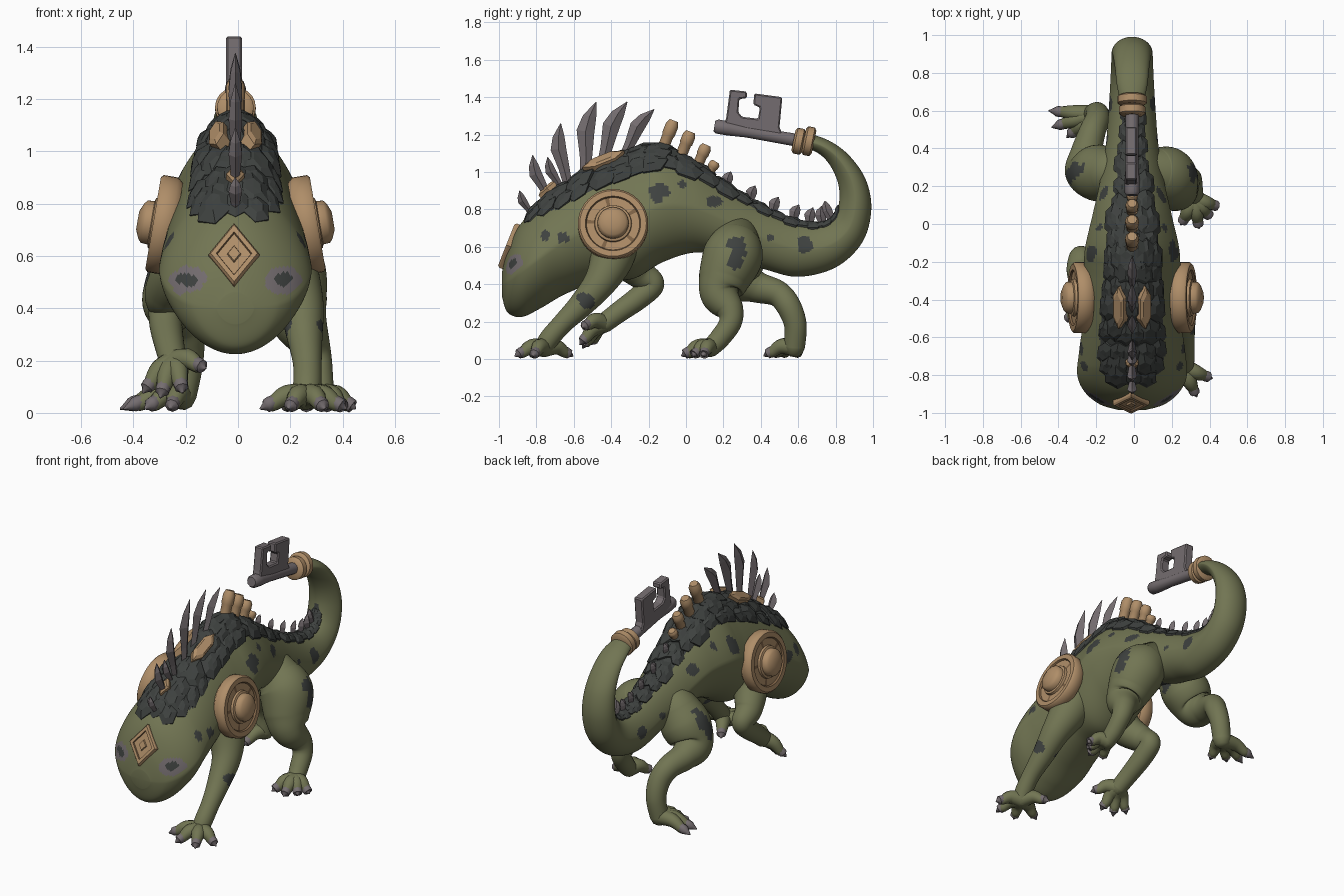
import bpy, bmesh, math, random
from mathutils import Vector, noise

if "Cube" in bpy.data.objects:
    bpy.data.objects.remove(bpy.data.objects["Cube"])

random.seed(4)
CX = -0.01                      # centre line of the body
GREEN, DARK, GREY, TAN, BROWN = range(5)
MATS = []
for name, col in (("moss_green", (0.167, 0.178, 0.086)), ("charcoal", (0.048, 0.053, 0.050)),
                  ("stone_grey", (0.175, 0.152, 0.160)), ("bronze_tan", (0.43, 0.27, 0.14)),
                  ("dark_bronze", (0.22, 0.13, 0.065))):
    m = bpy.data.materials.new(name)
    m.diffuse_color = (*col, 1)
    m.use_nodes = True
    m.node_tree.nodes["Principled BSDF"].inputs["Base Color"].default_value = m.diffuse_color
    MATS.append(m)


def finish(name, bm, smooth=False):
    bmesh.ops.recalc_face_normals(bm, faces=bm.faces)
    me = bpy.data.meshes.new(name)
    bm.to_mesh(me)
    bm.free()
    for m in MATS:
        me.materials.append(m)
    ob = bpy.data.objects.new(name, me)
    bpy.context.collection.objects.link(ob)
    if smooth:
        bpy.context.view_layer.objects.active = ob
        ob.select_set(True)
        bpy.ops.object.shade_smooth_by_angle(angle=math.radians(45))
        ob.select_set(False)
    return ob


def loft(bm, rings, mat):
    """Skin closed rings and close both ends; mat is an index or a rule(centre, i, j)."""
    vs = [[bm.verts.new(p) for p in r] for r in rings]
    n = len(rings[0])
    faces = []
    for i in range(len(vs) - 1):
        for j in range(n):
            k = (j + 1) % n
            faces.append((bm.faces.new((vs[i][j], vs[i][k], vs[i + 1][k], vs[i + 1][j])), i, j))
    for i in (0, len(vs) - 1):
        pole = bm.verts.new(sum(rings[i], Vector()) / n)
        for j in range(n):
            faces.append((bm.faces.new((vs[i][j], vs[i][(j + 1) % n], pole)), i, j))
    for f, i, j in faces:
        f.material_index = mat(f.calc_center_median(), i, j) if callable(mat) else mat


def lathe(bm, c, axis, prof, segs, mat, su=1, sv=1, u=None):
    """Turn a (radius, height) profile about an axis, optionally stretched along u and v."""
    c, a = Vector(c), Vector(axis).normalized()
    u = Vector(u) if u else a.cross(Vector((0, 0, 1)))
    u = (u - a * u.dot(a)).normalized()
    v = u.cross(a)
    ang = [2 * math.pi * j / segs for j in range(segs)]
    loft(bm, [[c + a * h + u * (r * su * math.cos(t)) + v * (r * sv * math.sin(t)) for t in ang]
              for r, h in prof], mat)


def spline(P, u):
    i = max(0, min(int(u), len(P) - 2))
    f = u - i
    a, b, c, d = P[max(i - 1, 0)], P[i], P[i + 1], P[min(i + 2, len(P) - 1)]
    return [0.5 * (2 * q + (r - p) * f + (2 * p - 5 * q + 4 * r - s) * f * f
                   + (3 * q - p - 3 * r + s) * f ** 3) for p, q, r, s in zip(a, b, c, d)]


# dark skin patches: y, z, radius
SPOTS = [(-.15, .89, .05), (.285, .60, .055), (.255, .53, .045), (-.53, .31, .045), (.63, .61, .04),
         (.16, .84, .035), (-.66, .65, .032), (-.75, .66, .028), (.45, .65, .025), (-.02, .93, .02)]


def skin(c):
    k = 1 + 0.6 * noise.noise(c * 22)
    return DARK if any(math.hypot(c.y - y, c.z - z) < r * k for y, z, r in SPOTS) else GREEN


# ---- body: top y,z / bottom y,z / half width, from snout to tail end
RINGS = [(-.985, .46, -.985, .34, .07), (-.955, .58, -.955, .25, .17), (-.90, .70, -.88, .225, .25),
         (-.82, .79, -.78, .27, .29), (-.70, .89, -.64, .35, .28), (-.50, 1.02, -.45, .42, .255),
         (-.30, 1.10, -.28, .43, .255), (-.15, 1.12, -.12, .52, .25), (.03, 1.05, .06, .57, .21),
         (.20, .94, .25, .53, .17), (.40, .82, .42, .48, .14), (.58, .74, .60, .44, .125),
         (.71, .72, .80, .49, .115), (.79, .76, .94, .62, .11), (.82, .85, .99, .79, .108),
         (.81, .95, .965, .95, .10), (.76, 1.05, .88, 1.08, .09), (.69, 1.11, .77, 1.165, .08),
         (.60, 1.13, .63, 1.215, .055)]


def surf(u, a):
    ty, tz, by, bz, w = spline(RINGS, u)
    s = math.sin(a)
    jaw = .14 * max(0, min(1, (4.5 - u) / 2))           # narrower underside on the head
    ridge = .2 + .2 * max(0, 1 - abs(u - 6.5) / 3)      # sharper spine over the shoulders
    return Vector((CX + w * math.cos(a) * (1 - ridge * max(0, s) - jaw * max(0, -s)),
                   (ty + by) / 2 + (ty - by) / 2 * s, (tz + bz) / 2 + (tz - bz) / 2 * s))


def span(u):                    # half angle of the dark back band
    pts = [(2.7, 22), (3.3, 34), (4, 48), (5, 52), (7, 47), (9, 38), (11, 30), (13, 20), (14, 8)]
    for (a, p), (b, q) in zip(pts, pts[1:]):
        if a <= u <= b:
            return math.radians(p + (q - p) * (u - a) / (b - a))
    return 0


NU, NA = 270, 120


def body_rule(c, i, j):
    u, a = (i + .5) / NU * 18, (j + .5) / NA * 2 * math.pi
    if c.y < -.8:
        e = math.hypot((abs(c.x - CX) - .185) / .07, (c.z - .508) / .052) * (1 + .3 * noise.noise(c * 30))
        if e < 1:
            return DARK if e < .5 else GREY
    return DARK if abs(a - math.pi / 2) < span(u) else skin(c)


bm = bmesh.new()
loft(bm, [[surf(18 * i / NU, 2 * math.pi * j / NA) for j in range(NA)] for i in range(NU + 1)], body_rule)
finish("body", bm, True)

# ---- overlapping rough back scales
bm = bmesh.new()
u, row = 3.05, 0
while u < 13.6:
    size = .115 if u < 8 else max(.045, .115 - .014 * (u - 8))
    n = max(1, round(span(u) * 2 * spline(RINGS, u)[4] / (size * .8)))
    n += row % 2
    for k in range(n):
        a = math.pi / 2 + span(u) * (2 * (k + .5) / n - 1)
        p = surf(u + random.uniform(-.08, .08), a)
        t = (surf(u + .05, a) - surf(u, a)).normalized()
        s = (surf(u, a + .05) - surf(u, a)).normalized()
        nrm = s.cross(t) if s.cross(t).dot(p - surf(u, -math.pi / 2)) > 0 else t.cross(s)
        z = size * random.uniform(.8, 1.2)
        rim = [p + t * z * x + s * z * y + nrm * z * h for x, y, h in
               ((-.7, 0, .0), (-.3, .55, .02), (.45, .5, .06), (.8, 0, .16), (.45, -.5, .06), (-.3, -.55, .02))]
        loft(bm, [[q - nrm * .02 for q in rim], rim,
                  [p + nrm * z * random.uniform(.17, .22) + (q - p) * .45 for q in rim]], DARK)
    u += size * (4.6 if u < 8 else 5.4)
    row += 1
finish("back_scales", bm)


# ---- limbs: tubes through x, y, z, radius
def tube(bm, pts, rule, segs=48, step=14):
    n = (len(pts) - 1) * step
    S = [spline(pts, i / step) for i in range(n + 1)]
    C = [Vector(s[:3]) for s in S]
    rings, side = [], Vector((1, 0.1, 0.05))
    T = [(C[min(i + 1, n)] - C[max(i - 1, 0)]).normalized() for i in range(n + 1)]
    path = [(C[i], T[i], S[i][3]) for i in range(n + 1)]
    path = ([(C[0] - T[0] * S[0][3] * k, T[0], S[0][3] * r) for k, r in ((.9, .4), (.6, .8))] + path
            + [(C[n] + T[n] * S[n][3] * k, T[n], S[n][3] * r) for k, r in ((.6, .8), (.9, .4))])
    for c, t, r in path:
        side = (side - t * side.dot(t)).normalized()
        o = t.cross(side)
        rings.append([c + (side * math.cos(x) + o * math.sin(x)) * r
                      for x in (2 * math.pi * j / segs for j in range(segs))])
    loft(bm, rings, rule)


def leg(name, pts, tips):
    bm = bmesh.new()
    tube(bm, pts, lambda c, i, j: skin(c))
    palm = Vector(pts[-1][:3])
    claws = bmesh.new()
    for tip in tips:
        tip = Vector(tip)
        d = tip - palm
        end, mid = palm + d * .70 + Vector((0, 0, .006)), palm + d * .42 + Vector((0, 0, .024))
        tube(bm, [(*palm, .05), (*mid, .041), (*end, .029)], GREEN, 12, 4)
        lathe(claws, end + Vector((0, 0, .006)), tip - end - Vector((0, 0, .008)),
              [(.027, -.005), (.029, .012), (.027, .03), (.017, d.length * .19), (.003, d.length * .30)], 8, GREY)
    finish(name, bm, True)
    finish(name + "_claws", claws, True)


leg("right_front_leg",
    [(.14, -.37, .66, .13), (.195, -.40, .53, .115), (.24, -.46, .41, .088), (.255, -.56, .29, .068),
     (.265, -.66, .19, .055), (.265, -.73, .11, .054), (.26, -.76, .06, .05)],
    [(.42, -.82, .015), (.335, -.92, .015), (.19, -.92, .015), (.08, -.83, .015), (.17, -.60, .015)])
leg("left_front_leg",
    [(-.15, -.37, .66, .13), (-.22, -.34, .55, .105), (-.275, -.25, .46, .082), (-.28, -.18, .40, .064),
     (-.275, -.25, .33, .062), (-.26, -.36, .25, .056), (-.245, -.44, .19, .052)],
    [(-.37, -.51, .07), (-.30, -.56, .05), (-.21, -.575, .07), (-.12, -.56, .17)])
leg("right_hind_leg",
    [(.10, .27, .63, .13), (.17, .25, .55, .16), (.21, .20, .42, .135), (.24, .185, .34, .105),
     (.28, .235, .26, .073), (.30, .235, .19, .06), (.31, .18, .11, .055), (.32, .13, .06, .05)],
    [(.455, .09, .015), (.41, .03, .015), (.345, -.03, .015), (.245, -.01, .015)])
leg("left_hind_leg",
    [(-.12, .27, .63, .13), (-.19, .27, .53, .15), (-.25, .29, .43, .12), (-.25, .38, .385, .085),
     (-.22, .49, .35, .07), (-.195, .55, .28, .066), (-.195, .585, .18, .06), (-.215, .58, .065, .056)],
    [(-.455, .60, .015), (-.44, .51, .015), (-.36, .455, .015), (-.26, .41, .015)])

# ---- round shoulder shields with a domed boss
SHIELD = [(.17, -.055), (.188, -.035), (.188, .022), (.178, .032), (.148, .032), (.142, .022), (.10, .022),
          (.097, .036), (.084, .04), (.082, .066), (.068, .078), (.035, .092)]
for side, name in ((1, "right_shield"), (-1, "left_shield")):
    bm = bmesh.new()
    lathe(bm, (CX + side * .283, -.39, .72), (side, 0, .17), SHIELD, 40,
          lambda c, i, j: BROWN if i == 4 or (i == 5 and j % 8 == 0) else TAN)
    finish(name, bm, True)

# ---- forehead diamond
bm = bmesh.new()
lathe(bm, (CX - .005, -.948, .605), (0, -.93, .37),
      [(1, -.07), (1, .004), (.92, .014), (.70, .014), (.66, .005), (.28, .005), (.24, .014)], 4,
      lambda c, i, j: BROWN if i == 3 else TAN, .097, .127)
finish("forehead_diamond", bm)


# ---- spines: flat blades from base to tip (y, z)
def blade(bm, base, tip, w, thick, bend=.1):
    b, t = Vector((CX, *base)), Vector((CX, *tip))
    d = t - b
    o = Vector((0, -d.z, d.y)).normalized()
    rings = []
    for f, k in ((-.15, .6), (.1, .7), (.5, 1), (.75, .75), (1, .05)):
        c = b + d * f + o * (bend * d.length * math.sin(math.pi * max(f, 0)))
        rings.append([c + o * w * k, c + Vector((thick * k, 0, 0)), c - o * w * k, c - Vector((thick * k, 0, 0))])
    loft(bm, rings, GREY)


bm = bmesh.new()
for by, bz, ty, tz, w in ((-.84, .80, -.89, .90, .024), (-.75, .90, -.82, 1.09, .034), (-.68, .94, -.74, 1.08, .028),
                          (-.64, .99, -.67, 1.26, .042), (-.53, 1.05, -.48, 1.375, .048),
                          (-.43, 1.09, -.315, 1.375, .046), (-.31, 1.12, -.17, 1.335, .04)):
    blade(bm, (by, bz), (ty, tz), w, .026)
finish("back_blades", bm)
bm = bmesh.new()
for i in range(7):
    u = 9.1 + i * .62
    p, low = surf(u, math.pi / 2), surf(u, -math.pi / 2)
    up = (p - low).normalized() + (surf(u + .1, math.pi / 2) - p).normalized() * .4
    tip = p + up * .095
    blade(bm, (p.y, p.z), (tip.y, tip.z), .03, .02)
finish("tail_spikes", bm)

# ---- bronze pegs and back plates
bm = bmesh.new()
for by, bz, ty, tz, r in ((-.13, 1.11, -.065, 1.275, .032), (-.03, 1.08, .025, 1.215, .032),
                          (.06, 1.03, .11, 1.145, .03), (.12, .99, .16, 1.055, .026)):
    d = Vector((0, ty - by, tz - bz))
    L = d.length
    lathe(bm, (CX, by, bz), d, [(r, -.05), (r, L * .5), (r * 1.15, L * .55), (r * 1.15, L * .85), (r * .8, L)], 10, TAN)
finish("back_pegs", bm, True)
bm = bmesh.new()
for s in (-1, 1):
    lathe(bm, (CX + s * .065, -.44, 1.06), (s * .6, -.3, .75), [(1, -.04), (1, .014), (.7, .024)], 6, TAN,
          .12, .04, (0, .93, .37))
lathe(bm, (CX, -.735, .905), (0, -.65, .75), [(1, -.03), (1, .012), (.6, .024)], 4, TAN, .035, .06)
finish("back_plates", bm)

# ---- tail collar and key-shaped tail end
bm = bmesh.new()
for y, z, r in ((.655, 1.165, .078), (.60, 1.165, .07)):
    lathe(bm, (CX, y, z), (0, -.97, .2), [(r * .8, -.03), (r, -.02), (r, .015), (r * .8, .026)], 20, TAN)
finish("tail_collar", bm, True)
bm = bmesh.new()
lathe(bm, (CX, .62, 1.165), (0, -.985, .17), [(.036, 0), (.033, .30), (.04, .40), (.04, .46), (.03, .475)], 10, GREY)
finish("key_shaft", bm, True)
KEY = [(.20, 1.23), (.215, 1.29), (.235, 1.44), (.325, 1.43), (.325, 1.395), (.285, 1.39), (.28, 1.32), (.30, 1.295),
       (.385, 1.285), (.395, 1.345), (.36, 1.36), (.365, 1.42), (.515, 1.40), (.50, 1.24), (.52, 1.19)]
bm = bmesh.new()
f = bm.faces.new([bm.verts.new((CX - .035, y, z)) for y, z in KEY])
g = bmesh.ops.extrude_face_region(bm, geom=[f])
bmesh.ops.translate(bm, vec=(.06, 0, 0), verts=[v for v in g["geom"] if isinstance(v, bmesh.types.BMVert)])
for f in bm.faces:
    f.material_index = GREY
bev = finish("key_teeth", bm).modifiers.new("soft_edges", "BEVEL")
bev.width, bev.segments = .007, 1
